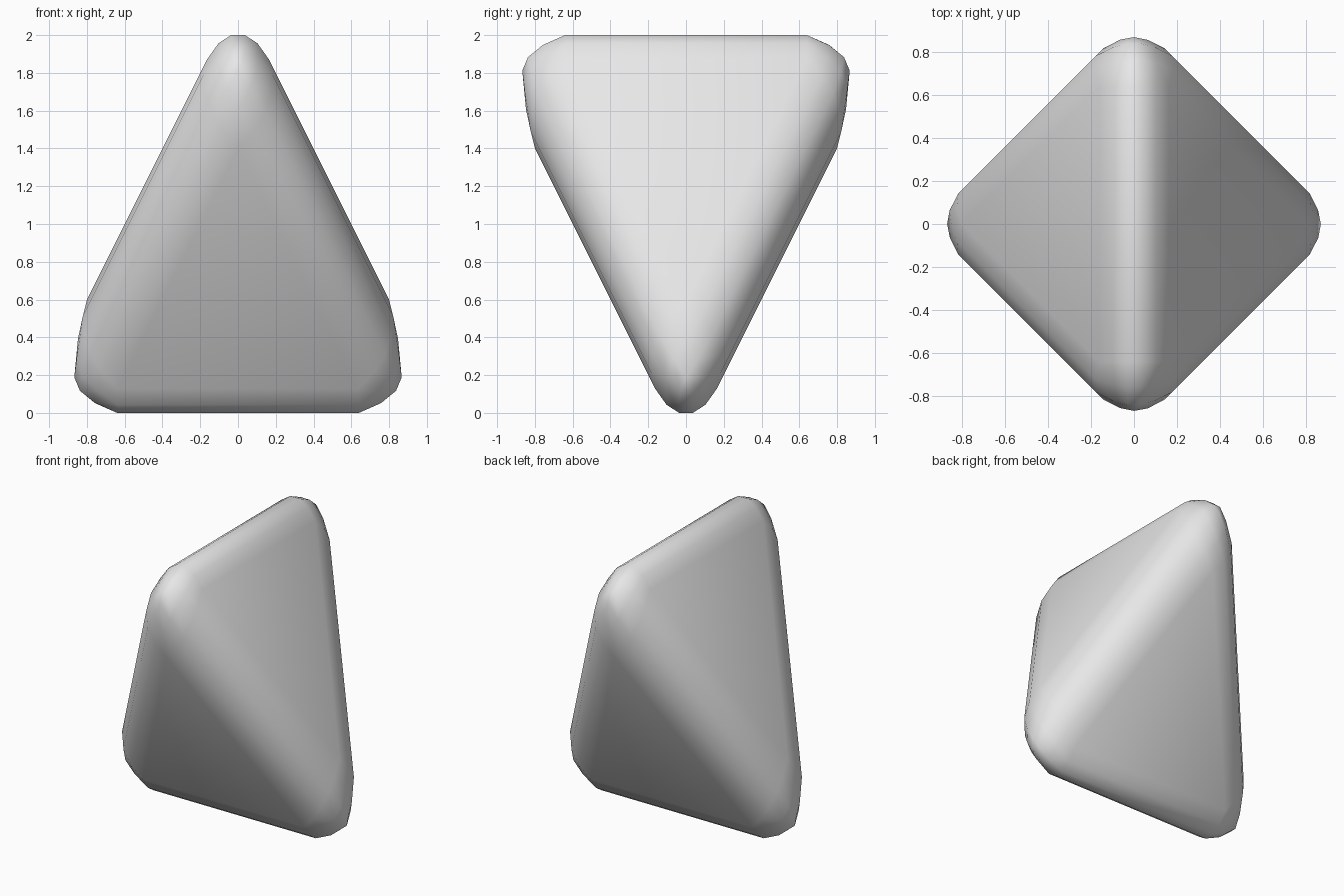
import bpy

cube = bpy.data.objects.get("Cube")
if cube:
    bpy.data.objects.remove(cube, do_unlink=True)

# Single grey material
grey = bpy.data.materials.new("light grey")
grey.use_nodes = True
colour = (0.8, 0.8, 0.8, 1)
grey.diffuse_color = colour
grey.node_tree.nodes["Principled BSDF"].inputs["Base Color"].default_value = colour

# Four-sided solid: top ridge along y, bottom ridge along x
half = 1.198
verts = [(half, 0, 1 - half), (-half, 0, 1 - half),
         (0, half, 1 + half), (0, -half, 1 + half)]
faces = [(0, 2, 3), (1, 3, 2), (0, 3, 1), (0, 1, 2)]
mesh = bpy.data.meshes.new("rounded_tetrahedron")
mesh.from_pydata(verts, [], faces)
mesh.materials.append(grey)
body = bpy.data.objects.new("rounded_tetrahedron", mesh)
bpy.context.collection.objects.link(body)

# Rounded edges and corners
bevel = body.modifiers.new("rounded edges", 'BEVEL')
bevel.offset_type = 'OFFSET'
bevel.width = 0.363
bevel.segments = 5
bevel.limit_method = 'NONE'
bevel.use_clamp_overlap = False

bpy.context.view_layer.objects.active = body
body.select_set(True)
bpy.ops.object.modifier_apply(modifier=bevel.name)
bpy.ops.object.shade_smooth()
